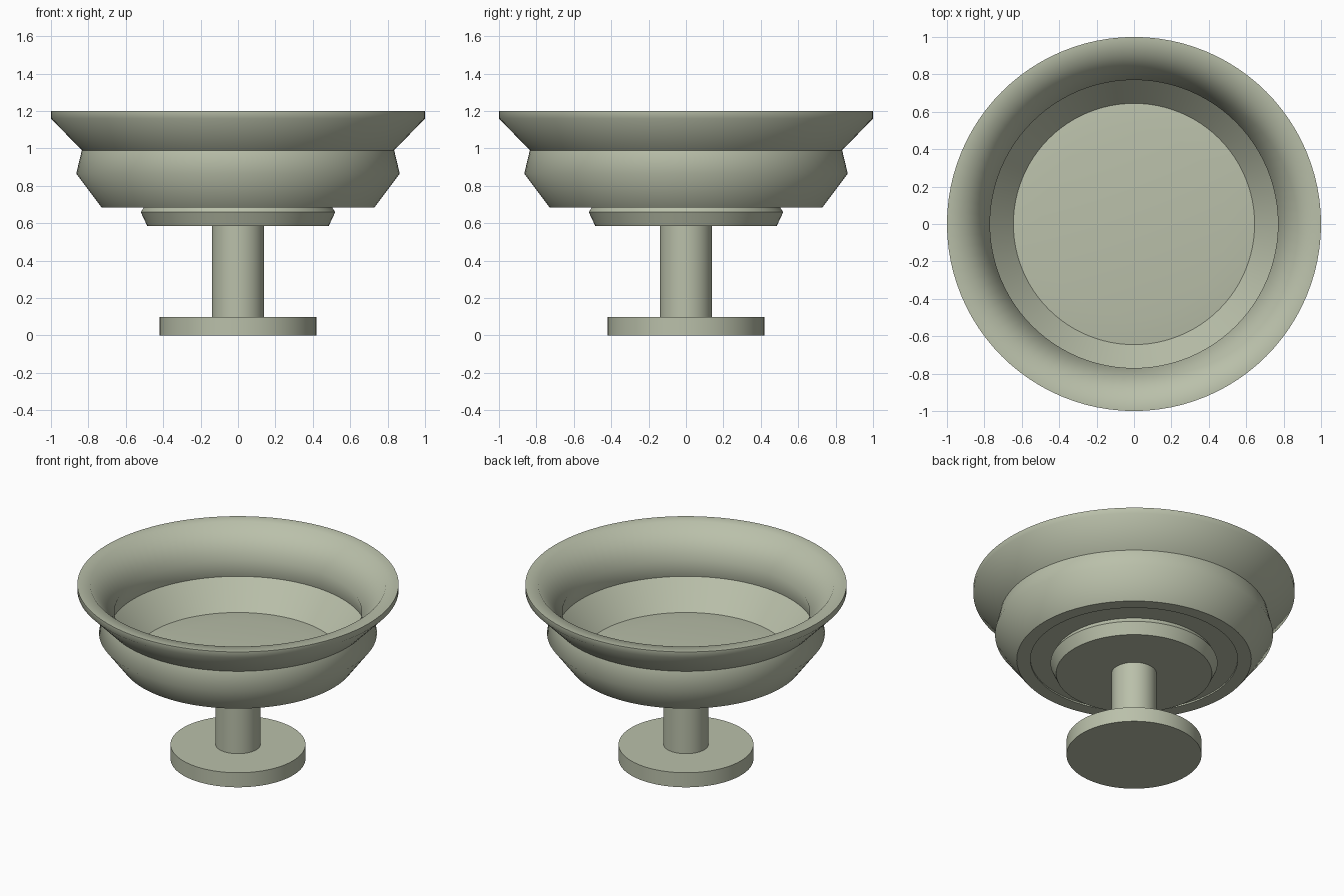
import bpy
import bmesh
import math

SEGMENTS = 96

if "Cube" in bpy.data.objects:
    bpy.data.objects.remove(bpy.data.objects["Cube"], do_unlink=True)

# Single stone colour
stone = bpy.data.materials.new("pale_sage_stone")
stone.use_nodes = True
colour = (0.49, 0.527, 0.402, 1)
stone.diffuse_color = colour
stone.node_tree.nodes["Principled BSDF"].inputs["Base Color"].default_value = colour


def lathe(name, profile):
    """Spin a list of (radius, height) points around the z axis."""
    bm = bmesh.new()
    verts = [bm.verts.new((r, 0, z)) for r, z in profile]
    edges = [bm.edges.new(pair) for pair in zip(verts, verts[1:])]
    bmesh.ops.spin(bm, geom=verts + edges, cent=(0, 0, 0), axis=(0, 0, 1),
                   angle=math.tau, steps=SEGMENTS)
    bmesh.ops.remove_doubles(bm, verts=bm.verts, dist=0.0005)
    bmesh.ops.recalc_face_normals(bm, faces=bm.faces)
    mesh = bpy.data.meshes.new(name)
    bm.to_mesh(mesh)
    bm.free()
    mesh.materials.append(stone)
    obj = bpy.data.objects.new(name, mesh)
    bpy.context.collection.objects.link(obj)
    bpy.ops.object.select_all(action="DESELECT")
    obj.select_set(True)
    bpy.context.view_layer.objects.active = obj
    bpy.ops.object.shade_smooth_by_angle(angle=math.radians(53))
    return obj


# Round foot and stem
lathe("foot", [(0, 0), (0.42, 0), (0.42, 0.1), (0, 0.1)])
lathe("stem", [(0, 0.09), (0.14, 0.09), (0.14, 0.6), (0, 0.6)])

# Flared collar under the bowl
lathe("collar", [(0, 0.585), (0.485, 0.585), (0.52, 0.66), (0.5, 0.69),
                 (0.5, 0.7), (0, 0.7)])

# Bowl: recessed underside, bulging body, pinched neck, flared rim, hollow inside
lathe("bowl", [(0, 0.695), (0.645, 0.695), (0.645, 0.685), (0.73, 0.685),
               (0.865, 0.865), (0.835, 0.99), (1, 1.16), (1, 1.2),
               (0.92, 1.2), (0.77, 1.01), (0.8, 0.88), (0.645, 0.704),
               (0.5, 0.72), (0, 0.725)])
